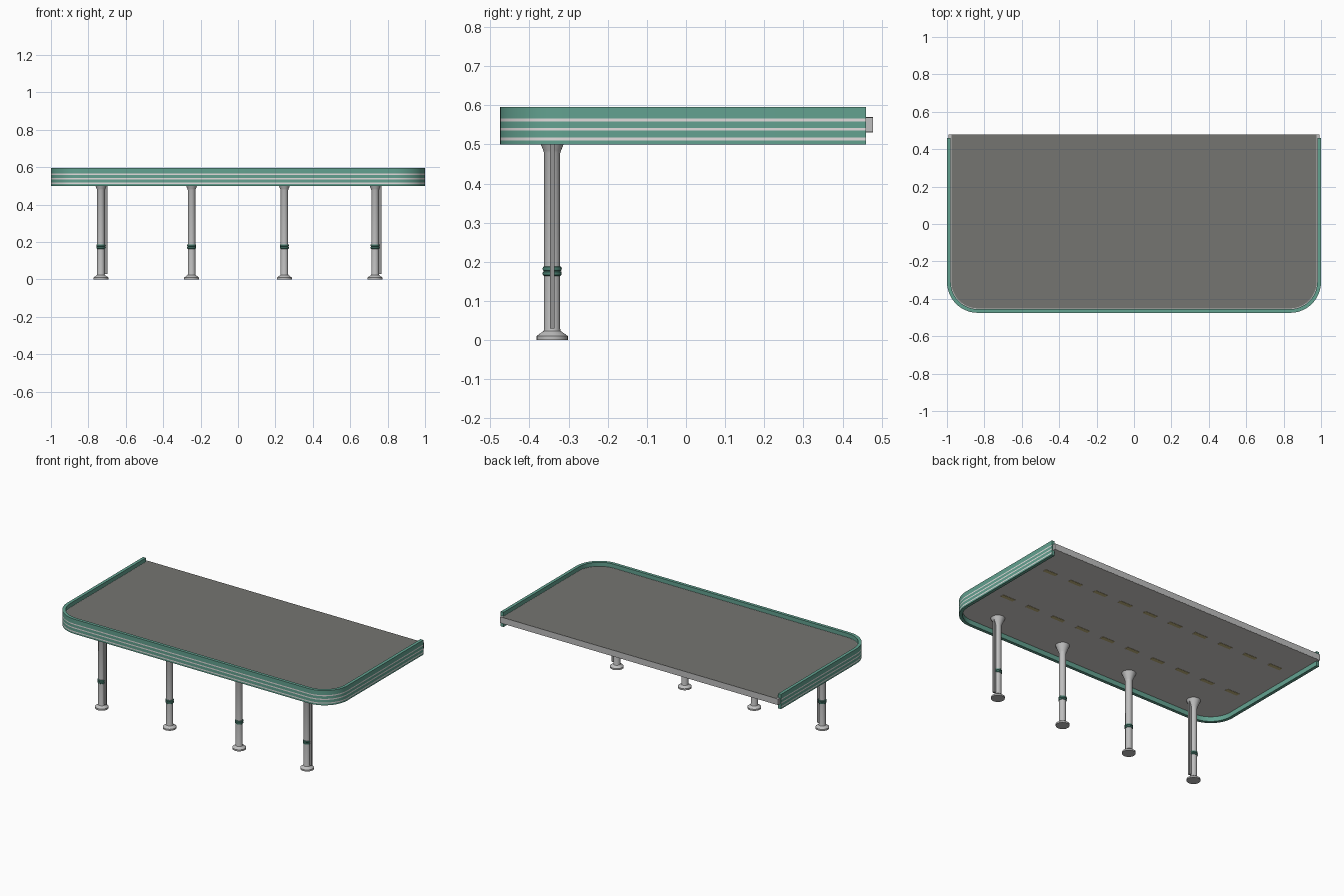
import bpy, bmesh
from math import pi, sin, cos, radians

cube = bpy.data.objects.get("Cube")
if cube:
    bpy.data.objects.remove(cube)


def material(name, rgb):
    m = bpy.data.materials.new(name)
    m.use_nodes = True
    m.diffuse_color = (*rgb, 1)
    bsdf = next(n for n in m.node_tree.nodes if n.type == 'BSDF_PRINCIPLED')
    bsdf.inputs["Base Color"].default_value = (*rgb, 1)
    return m


GREEN = material("sea green", (0.125, 0.36, 0.28))
DARK_GREEN = material("deep green", (0.07, 0.22, 0.17))
STRIPE = material("pale stripe", (0.76, 0.72, 0.72))
METAL = material("light metal", (0.52, 0.52, 0.52))
PIPE = material("mid grey pipe", (0.3, 0.3, 0.3))
DECK = material("dark grey deck", (0.177, 0.177, 0.164))
CEILING = material("off-white ceiling", (0.66, 0.63, 0.61))
LAMP = material("warm yellow lamp", (0.55, 0.47, 0.22))


def finish(name, bm, mats, smooth=True):
    bmesh.ops.recalc_face_normals(bm, faces=bm.faces)
    mesh = bpy.data.meshes.new(name)
    bm.to_mesh(mesh)
    bm.free()
    for m in mats:
        mesh.materials.append(m)
    ob = bpy.data.objects.new(name, mesh)
    bpy.context.collection.objects.link(ob)
    if smooth:
        bpy.ops.object.select_all(action='DESELECT')
        ob.select_set(True)
        bpy.context.view_layer.objects.active = ob
        bpy.ops.object.shade_smooth_by_angle(angle=radians(30))


def outline(inset, back):
    """U-shaped plan with two rounded front corners, open at the back."""
    w, front, r = 1 - inset, -0.475 + inset, 0.165 - inset
    half = [(w, back)]
    for i in range(13):
        a = pi / 2 * i / 12
        half.append((w - r + r * cos(a), front + r - r * sin(a)))
    return half + [(-x, y) for x, y in reversed(half)]


def slab(name, inset, back, z0, z1, mat):
    bm = bmesh.new()
    face = bm.faces.new([bm.verts.new((x, y, z0)) for x, y in outline(inset, back)])
    top = bmesh.ops.extrude_face_region(bm, geom=[face])["geom"]
    bmesh.ops.translate(bm, vec=(0, 0, z1 - z0),
                        verts=[v for v in top if isinstance(v, bmesh.types.BMVert)])
    finish(name, bm, [mat])


def box(name, size, centre, mat):
    bm = bmesh.new()
    bmesh.ops.create_cube(bm, size=1)
    bmesh.ops.scale(bm, vec=size, verts=bm.verts)
    bmesh.ops.translate(bm, vec=centre, verts=bm.verts)
    finish(name, bm, [mat], smooth=False)


def lathe(name, profile, x, y, mat, sides=24):
    bm = bmesh.new()
    rings = [[bm.verts.new((x + r * cos(2 * pi * i / sides), y + r * sin(2 * pi * i / sides), z))
              for i in range(sides)] for r, z in profile]
    for a, b in zip(rings, rings[1:]):
        for i in range(sides):
            j = (i + 1) % sides
            bm.faces.new((a[i], a[j], b[j], b[i]))
    bm.faces.new(rings[0])
    bm.faces.new(rings[-1])
    finish(name, bm, [mat])


# Roof: metal rim, dark deck above, off-white ceiling below
slab("roof_rim", 0.008, 0.478, 0.531, 0.569, METAL)
slab("roof_deck", 0.024, 0.4775, 0.55, 0.57, DECK)
slab("ceiling", 0.019, 0.4775, 0.53, 0.55, CEILING)

# Fascia: flat profile swept around the U, with three flush pale stripes
profile = [(0.02, 0.5), (0, 0.5)]
stripes = []
for low, high in [(0.5105, 0.5175), (0.535, 0.542), (0.5585, 0.5655)]:
    stripes.append(len(profile))
    profile += [(0, low), (0, high)]
profile += [(0, 0.595), (0.02, 0.595)]
bm = bmesh.new()
rows = [[bm.verts.new((x, y, z)) for x, y in outline(d, 0.46)] for d, z in profile]
for k, row in enumerate(rows):
    nxt = rows[(k + 1) % len(rows)]
    for i in range(len(row) - 1):
        f = bm.faces.new((row[i], row[i + 1], nxt[i + 1], nxt[i]))
        f.material_index = 1 if k in stripes else 0
for end in (0, -1):
    bm.faces.new([row[end] for row in rows])
finish("fascia", bm, [GREEN, STRIPE])

# Columns with flared foot and head, and a double-beaded green collar
COL_Y = -0.342
shaft = [(0.04, 0), (0.04, 0.01), (0.036, 0.013), (0.022, 0.023), (0.0205, 0.028),
         (0.0205, 0.478), (0.023, 0.485), (0.029, 0.5), (0.042, 0.532)]
collar = []
for z in (0.17, 0.182):
    collar += [(0.0212, z - 0.006), (0.0238, z - 0.004), (0.0245, z), (0.0238, z + 0.004)]
collar.append((0.0212, 0.188))
for n, x in enumerate((-0.733, -0.248, 0.248, 0.733), 1):
    lathe(f"column_{n}", shaft, x, COL_Y, METAL)
    lathe(f"collar_{n}", collar, x, COL_Y, DARK_GREEN)

# Drainpipes on the two outer columns
for name, x in (("right", -0.733), ("left", 0.733)):
    box(f"drainpipe_{name}", (0.017, 0.012, 0.502), (x + 0.0265, COL_Y, 0.281), PIPE)

# Two rows of slim flush lamps under the roof
for row, y in (("front", -0.125), ("back", 0.255)):
    for i in range(10):
        box(f"lamp_{row}_{i + 1}", (0.09, 0.025, 0.003),
            (-0.84 + i * 1.68 / 9, y, 0.53), LAMP)
